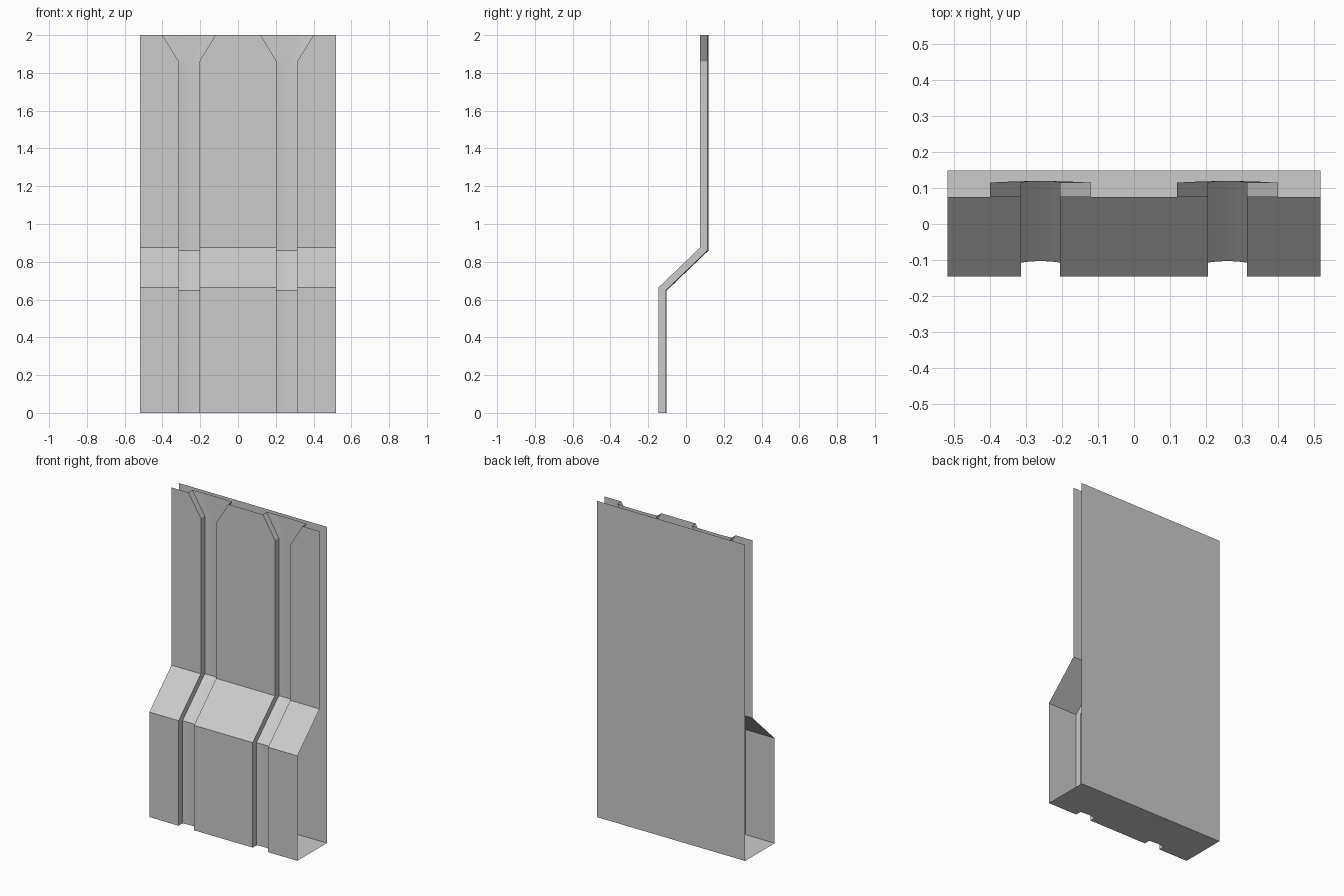
import bpy

if "Cube" in bpy.data.objects:
    bpy.data.objects.remove(bpy.data.objects["Cube"])

W, BACK = 0.518, 0.148
# side profiles (y, z) of the raised face and of the groove floor
FACE = [(-0.146, 0), (-0.146, 0.664), (0.075, 0.876), (0.075, 1.86), (0.075, 2)]
FLOOR = [(-0.107, 0), (-0.107, 0.649), (0.115, 0.861), (0.115, 1.86), (0.115, 2)]
# groove cross-section: (x, x at flared top, depth factor), slightly dished floor
GROOVE = [(0.205, 0.12, 0), (0.205, 0.12, 1), (0.232, 0.19, 1.08), (0.259, 0.26, 1.11),
          (0.286, 0.33, 1.08), (0.313, 0.40, 1), (0.313, 0.40, 0)]


def add_mesh(name, verts, faces):
    mesh = bpy.data.meshes.new(name)
    mesh.from_pydata(verts, [], faces)
    obj = bpy.data.objects.new(name, mesh)
    bpy.context.collection.objects.link(obj)
    return obj


# columns across the whole panel: edge, groove, groove, edge
half = GROOVE + [(W, W, 0)]
columns = [(-x, -xt, d) for x, xt, d in reversed(half)] + half

# front sheet with bent profile and two grooves flaring at the top
rows = []
for i, (f, g) in enumerate(zip(FACE, FLOOR)):
    rows.append([(xt if i == 4 else x, f[0] + (g[0] - f[0]) * d, f[1] + (g[1] - f[1]) * d)
                 for x, xt, d in columns])
n = len(columns)
quads = [(r * n + c, r * n + c + 1, (r + 1) * n + c + 1, (r + 1) * n + c)
         for r in range(4) for c in range(n - 1)]
add_mesh("front_panel", [p for row in rows for p in row], quads)

# flat back sheet
add_mesh("back_panel", [(W, BACK, 0), (-W, BACK, 0), (-W, BACK, 2), (W, BACK, 2)], [(0, 1, 2, 3)])

# bottom plate, notched by the grooves
outline = [(-W, BACK, 0), (W, BACK, 0)] + rows[0][::-1]
add_mesh("base_plate", outline, [tuple(range(len(outline)))])
bottom = bpy.data.objects["base_plate"].data
bottom.update()
if bottom.polygons[0].normal.z > 0:
    bottom.flip_normals()
